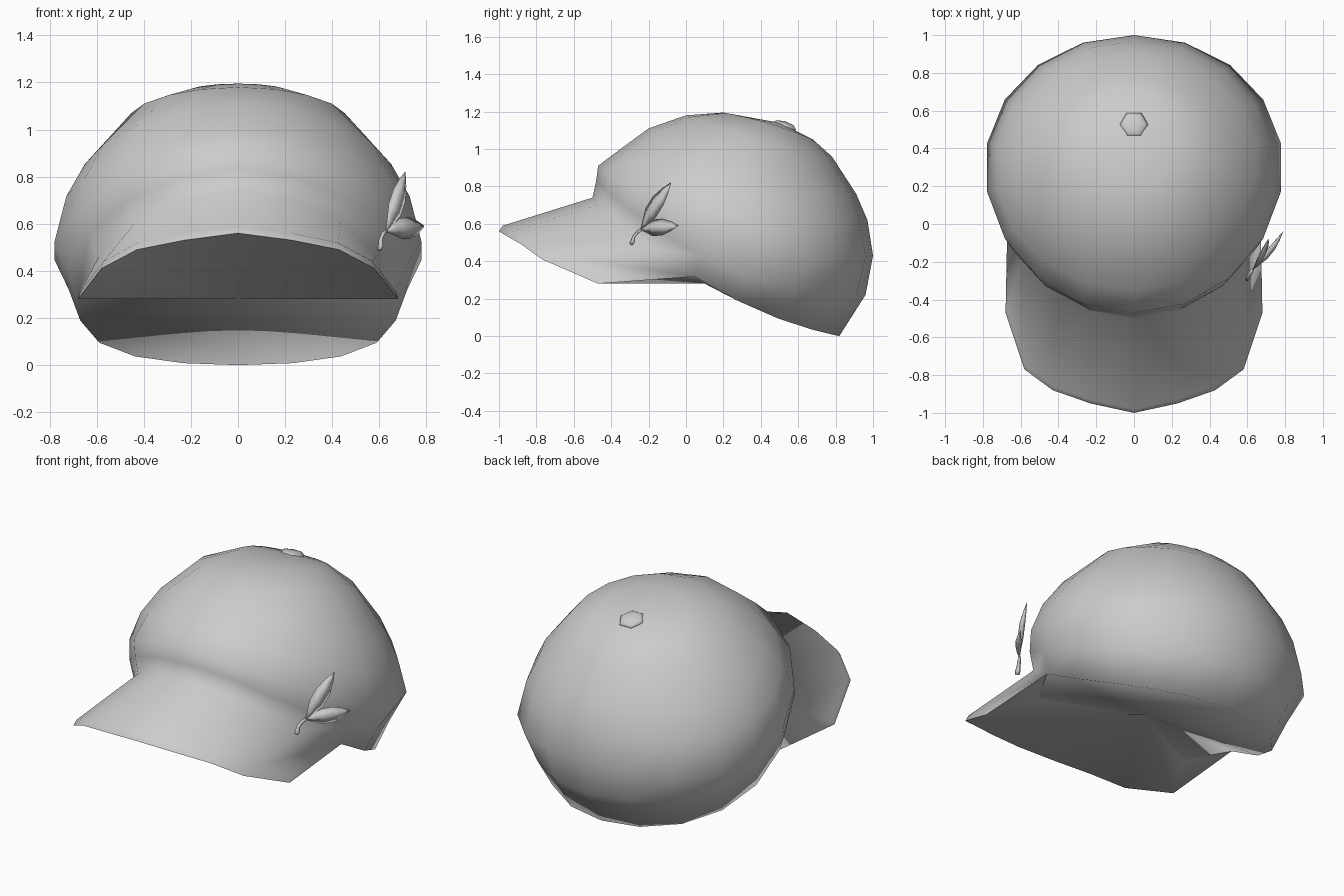
import bpy, bmesh
from math import sin, cos, pi
from mathutils import Vector

cube = bpy.data.objects.get("Cube")
if cube:
    bpy.data.objects.remove(cube, do_unlink=True)

grey = bpy.data.materials.new("plain grey")
grey.use_nodes = True
grey.diffuse_color = (0.6, 0.6, 0.6, 1)
grey.node_tree.nodes["Principled BSDF"].inputs["Base Color"].default_value = (0.6, 0.6, 0.6, 1)


def finish(bm, name):
    """Turn a bmesh into a smooth grey object."""
    bmesh.ops.recalc_face_normals(bm, faces=bm.faces)
    for f in bm.faces:
        f.smooth = True
    mesh = bpy.data.meshes.new(name)
    bm.to_mesh(mesh)
    bm.free()
    mesh.materials.append(grey)
    obj = bpy.data.objects.new(name, mesh)
    bpy.context.collection.objects.link(obj)
    return obj


def bridge(bm, a, b, closed=True):
    n = len(a)
    for i in range(n if closed else n - 1):
        j = (i + 1) % n
        bm.faces.new((a[i], a[j], b[j], b[i]))


# Crown: tilted rings, each given by front (y, z), rear (y, z) and side (x, y, z)
COLS = 18
RINGS = [
    ((-.50, .74), (.82, .00), (.68, .16, .25)),
    ((-.48, .83), (.96, .22), (.73, .20, .37)),
    ((-.47, .91), (1.0, .43), (.79, .30, .48)),
    ((-.35, 1.0), (.97, .62), (.74, .30, .68)),
    ((-.20, 1.11), (.91, .76), (.66, .34, .82)),
    ((0.00, 1.18), (.78, .96), (.46, .38, 1.05)),
    ((.20, 1.195), (.68, 1.05), (.25, .45, 1.135)),
]


def ring_points(front, rear, side):
    for i in range(COLS):
        t = 2 * pi * i / COLS
        c, s = cos(t), sin(t)
        y, z = [(f + r) / 2 + (f - r) / 2 * c + (w - (f + r) / 2) * s * s
                for f, r, w in zip(front, rear, side[1:])]
        yield (side[0] * s, y, z)


bm = bmesh.new()
rings = [[bm.verts.new(p) for p in ring_points(*r)] for r in RINGS]
for a, b in zip(rings, rings[1:]):
    bridge(bm, a, b)
pole = bm.verts.new((0, .5, 1.14))
top = rings[-1]
for i in range(COLS):
    bm.faces.new((top[i], top[(i + 1) % COLS], pole))

# Brim: outer edge joined to the front columns of the rim
EDGE = [(0, -1, .56), (.23, -.95, .53), (.43, -.88, .49), (.58, -.77, .41), (.68, -.47, .28)]
edge = [(-x, y, z) for x, y, z in EDGE[:0:-1]] + EDGE
low = [bm.verts.new(p) for p in edge]
high = [bm.verts.new((x * .985, y + .02, z + .03)) for x, y, z in edge]
rim = rings[0]
front = [rim[i] for i in range(-4, 5)]
bridge(bm, low, high, closed=False)
bridge(bm, high, front, closed=False)

# Underside: closes the brim and the head opening
centre = bm.verts.new((0, .1, .28))
inner = [bm.verts.new((s * .53, -.2, .32)) for s in (-1, 1)]
fan = [inner[0]] + low + [inner[1]] + rim[4:-3] + [inner[0]]
for a, b in zip(fan, fan[1:]):
    bm.faces.new((a, b, centre))
for k, v in ((0, inner[0]), (-1, inner[1])):
    bm.faces.new((low[k], v, front[k]))
    bm.faces.new((low[k], high[k], front[k]))
for a, b in zip(low, low[1:]):
    bm.edges.get((a, b)).smooth = False
for k, v in ((0, inner[0]), (-1, inner[1])):
    for e in (bm.edges.get((low[k], front[k])), bm.edges.get((v, front[k])), bm.edges.get((v, centre))):
        e.smooth = False
finish(bm, "cap")

# Button: flat six-sided dome on the crown
bm = bmesh.new()
bmesh.ops.create_uvsphere(bm, u_segments=6, v_segments=4, radius=.077)
button = finish(bm, "top_button")
button.scale = (1, 1, .35)
button.rotation_euler = (-.3, 0, pi / 6)
button.rotation_mode = 'ZYX'
button.rotation_euler = (-.3, 0, pi / 6)
button.location = (0, .525, 1.122)

# Sprig: two leaves and a curled stem on the left side
OUT = Vector((.78, -.6, .14)).normalized()
BASE = Vector((.63, -.24, .57))


def spindle(name, path, widths, thick):
    """Diamond-section tube along a path, closed at both ends."""
    bm = bmesh.new()
    path = [Vector(p) for p in path]
    loops = []
    for i, (p, w) in enumerate(zip(path, widths)):
        along = (path[min(i + 1, len(path) - 1)] - path[max(i - 1, 0)]).normalized()
        side = along.cross(OUT).normalized()
        loops.append([bm.verts.new(p + d) for d in
                      (side * w, OUT * w * thick, -side * w, -OUT * w * thick)])
    for a, b in zip(loops, loops[1:]):
        bridge(bm, a, b)
    for end in (loops[0], loops[-1]):
        bm.faces.new(end)
    finish(bm, name)


def leaf(name, tip, bend):
    tip = Vector(tip)
    steps = (0, .15, .35, .6, .82, 1)
    path = [BASE.lerp(tip, f) + OUT * bend * sin(pi * f) for f in steps]
    spindle(name, path, (.006, .022, .045, .045, .026, .002), .35)


leaf("upper_leaf", (.71, -.08, .82), .01)
leaf("lower_leaf", (.79, -.04, .59), .01)
spindle("stem", [BASE, (.615, -.26, .555), (.605, -.28, .53), (.605, -.285, .505), (.6, -.295, .49)],
        (.008, .01, .011, .015, .012), 1)
